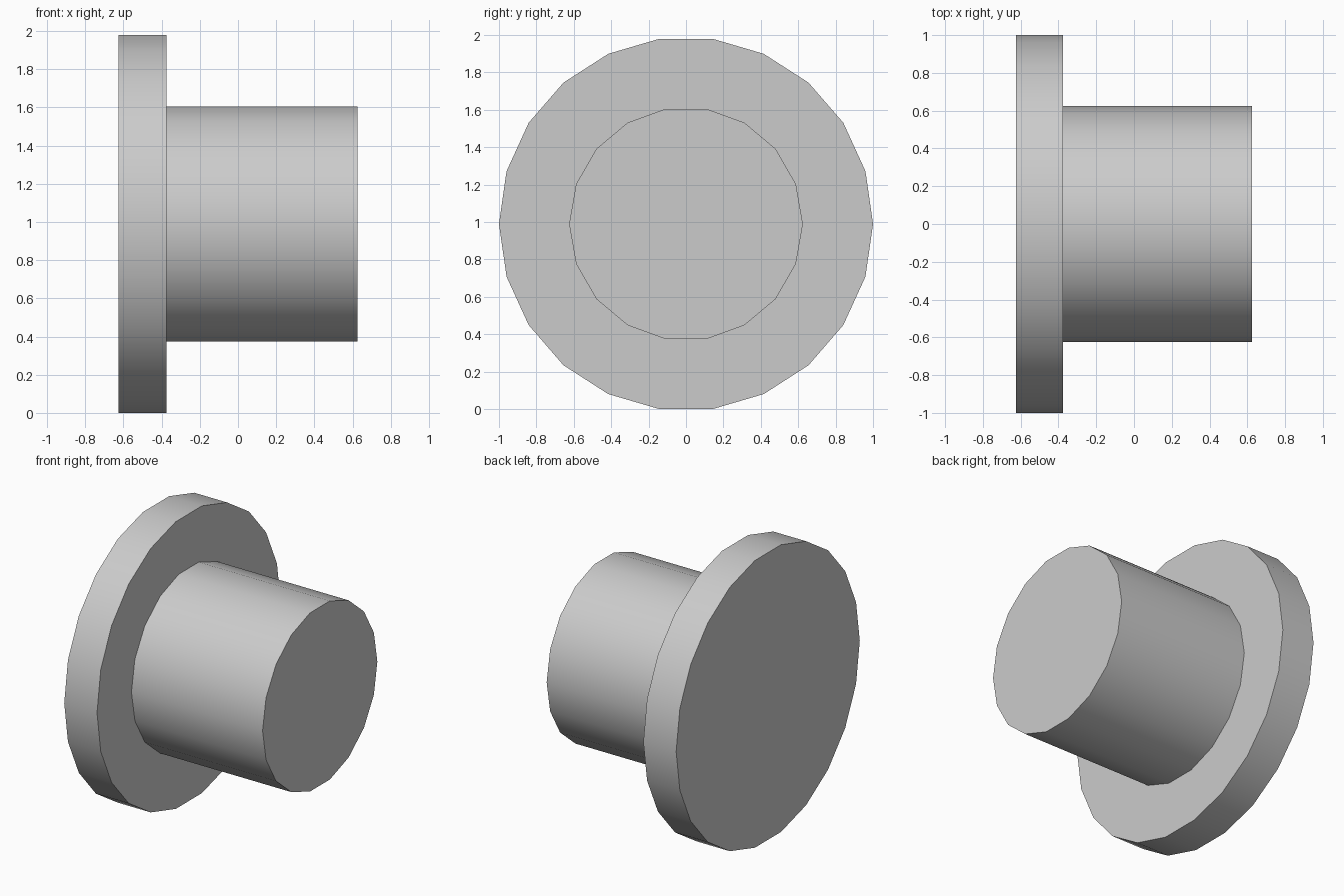
import bpy
import math

cube = bpy.data.objects.get("Cube")
if cube:
    bpy.data.objects.remove(cube, do_unlink=True)

# Single plain grey
grey = bpy.data.materials.new("light_grey")
grey.use_nodes = True
colour = (0.6, 0.6, 0.6, 1.0)
grey.diffuse_color = colour
grey.node_tree.nodes["Principled BSDF"].inputs["Base Color"].default_value = colour

FLANGE_SIDES = 22
AXIS_Z = math.cos(math.pi / FLANGE_SIDES)  # flange rests on a flat facet


def disc(name, sides, radius, x_start, x_end):
    """Smooth-sided cylinder lying along x, with sharp flat caps."""
    bpy.ops.mesh.primitive_cylinder_add(
        vertices=sides, radius=radius, depth=x_end - x_start,
        location=((x_start + x_end) / 2, 0, AXIS_Z),
        rotation=(0, math.pi / 2, 0))
    obj = bpy.context.object
    obj.name = name
    obj.data.materials.append(grey)
    bpy.ops.object.shade_smooth_by_angle(angle=math.radians(30))
    return obj


# Wide end flange and the narrower barrel standing on it
disc("flange", FLANGE_SIDES, 1.0, -0.625, -0.375)
disc("barrel", 18, 0.625, -0.375, 0.625)
